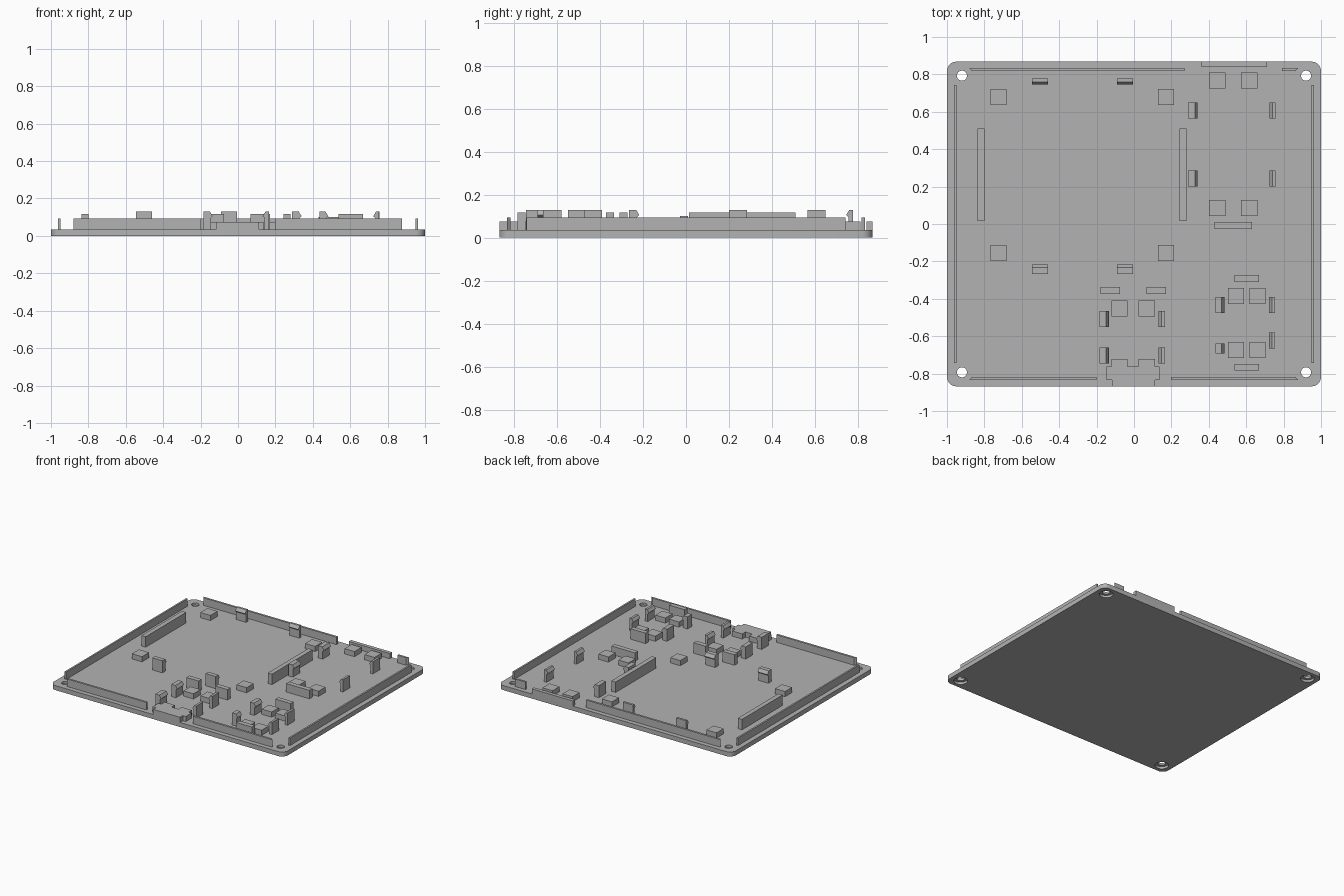
import bpy
import bmesh
import math

default_cube = bpy.data.objects.get("Cube")
if default_cube:
    bpy.data.objects.remove(default_cube)

# Single plain plastic colour
plastic = bpy.data.materials.new("grey plastic")
plastic.use_nodes = True
grey = (0.45, 0.45, 0.45, 1)
plastic.diffuse_color = grey
plastic.node_tree.nodes["Principled BSDF"].inputs["Base Color"].default_value = grey

# Shared levels: plate top, short posts, walls, ribs, clips
PLATE, POST, WALL, RIB, CLIP = 0.035, 0.075, 0.093, 0.116, 0.129
SINK = 0.005
HALF_X, HALF_Y = 1.0, 0.868


def add_object(name, mesh_builder):
    mesh = bpy.data.meshes.new(name)
    bm = bmesh.new()
    mesh_builder(bm)
    bmesh.ops.recalc_face_normals(bm, faces=bm.faces)
    bm.to_mesh(mesh)
    bm.free()
    mesh.materials.append(plastic)
    obj = bpy.data.objects.new(name, mesh)
    bpy.context.scene.collection.objects.link(obj)
    return obj


def sweep(name, points, offset):
    """Extrude a closed outline of 3D points along an offset vector."""
    def build(bm):
        face = bm.faces.new([bm.verts.new(p) for p in points])
        grown = bmesh.ops.extrude_face_region(bm, geom=[face])
        moved = [v for v in grown["geom"] if isinstance(v, bmesh.types.BMVert)]
        bmesh.ops.translate(bm, verts=moved, vec=offset)
    return add_object(name, build)


def prism(name, outline, top, bottom=PLATE - SINK):
    points = [(x, y, bottom) for x, y in outline]
    return sweep(name, points, (0, 0, top - bottom))


def box(name, x0, x1, y0, y1, top):
    return prism(name, [(x0, y0), (x1, y0), (x1, y1), (x0, y1)], top)


def post(name, x, y, half=0.043):
    return box(name, x - half, x + half, y - half, y + half, POST)


def clip(name, axis, back, tip, start, end):
    """Snap clip: straight stem at the back, sloped hook reaching to the tip."""
    sign = 1 if tip > back else -1
    stem = tip - sign * 0.011
    crest = stem - sign * 0.004
    low = PLATE - SINK
    profile = [(back, low), (stem, low), (stem, 0.095), (tip, 0.105),
               (crest, CLIP), (back, CLIP)]
    if axis == "x":
        return sweep(name, [(u, start, z) for u, z in profile], (0, end - start, 0))
    return sweep(name, [(start, u, z) for u, z in profile], (end - start, 0, 0))


def cylinder(name, x, y, radius, low, high):
    step = math.tau / 32
    ring = [(x + radius * math.cos(i * step), y + radius * math.sin(i * step))
            for i in range(32)]
    return prism(name, ring, high, low)


# Base plate with rounded corners
corner = 0.05
outline = []
for quarter, (sx, sy) in enumerate([(1, 1), (-1, 1), (-1, -1), (1, -1)]):
    for i in range(9):
        angle = (quarter + i / 8) * math.pi / 2
        outline.append((sx * (HALF_X - corner) + corner * math.cos(angle),
                        sy * (HALF_Y - corner) + corner * math.sin(angle)))
base = prism("base_plate", outline, PLATE, 0)

# Screw holes, counterbored underneath
for sx in (-1, 1):
    for sy in (-1, 1):
        for radius, high in ((0.027, 0.1), (0.048, 0.018)):
            cutter = cylinder("hole_cutter", sx * 0.92, sy * 0.793, radius, -0.1, high)
            cut = base.modifiers.new("hole", "BOOLEAN")
            cut.operation = "DIFFERENCE"
            cut.solver = "EXACT"
            cut.object = cutter
            bpy.context.view_layer.objects.active = base
            bpy.ops.object.modifier_apply(modifier=cut.name)
            bpy.data.objects.remove(cutter)

bpy.ops.object.select_all(action="DESELECT")
base.select_set(True)
bpy.context.view_layer.objects.active = base
bpy.ops.object.shade_smooth_by_angle(angle=math.radians(30))

# Side walls
for side, sx in (("left", 1), ("right", -1)):
    inner, outer = sorted((sx * 0.95, sx * 0.963))
    box(side + "_wall", inner, outer, -0.742, 0.742, WALL)

# Front and rear walls, with slanted outer ends
miter = 0.014


def edge_wall(name, sy, x0, x1, cut0, cut1):
    inner, outer = sy * 0.817, sy * 0.833
    prism(name, [(x0, outer), (x1, outer), (x1 - cut1, inner), (x0 + cut0, inner)], WALL)


edge_wall("rear_wall_long", 1, -0.88, 0.27, miter, 0)
edge_wall("rear_wall_short", 1, 0.79, 0.877, 0, miter)
edge_wall("front_wall_right", -1, -0.88, -0.2, miter, 0)
edge_wall("front_wall_left", -1, 0.197, 0.877, 0, miter)
box("rear_lip", 0.36, 0.71, 0.84, HALF_Y, POST)

# Large board bay: posts, rails and clips
for x in (-0.725, 0.17):
    for y in (-0.155, 0.68):
        post("large_bay_post", x, y)
for x in (-0.818, 0.262):
    box("large_bay_rail", x - 0.018, x + 0.018, 0.015, 0.51, RIB)
for x in (-0.545, -0.09):
    clip("large_bay_rear_clip", "y", 0.777, 0.745, x, x + 0.085)
    clip("large_bay_front_clip", "y", -0.266, -0.217, x, x + 0.085)

# Rear corner bay: posts, stop and clips
for x in (0.445, 0.616):
    for y in (0.085, 0.768):
        post("corner_bay_post", x, y)
box("corner_bay_stop", 0.43, 0.63, -0.027, 0.01, 0.1)
for y in (0.2, 0.565):
    clip("corner_bay_right_clip", "x", 0.29, 0.34, y, y + 0.085)
    clip("corner_bay_left_clip", "x", 0.757, 0.725, y, y + 0.085)

# Connector bay: posts, stops, clips and front block
for x in (-0.077, 0.068):
    post("connector_post", x, -0.452)
    box("connector_block_post", x - 0.043, x + 0.043, -0.77, -0.723, POST)
for x in (-0.18, 0.067):
    box("connector_stop", x, x + 0.104, -0.373, -0.336, RIB)
for y in (-0.55, -0.745):
    clip("connector_right_clip", "x", -0.185, -0.135, y, y + 0.085)
    clip("connector_left_clip", "x", 0.165, 0.132, y, y + 0.085)
box("connector_block", -0.146, 0.137, -0.833, -0.762, POST)
box("connector_lip", -0.117, 0.112, -HALF_Y, -0.83, POST)

# Small sensor bay: posts, stops and clips
for y in (-0.385, -0.673):
    for x in (0.545, 0.66):
        post("sensor_bay_post", x, y)
for y in (-0.291, -0.766):
    box("sensor_bay_stop", 0.536, 0.667, y - 0.018, y + 0.018, RIB)
for start, end in ((-0.475, -0.39), (-0.692, -0.64)):
    clip("sensor_bay_right_clip", "x", 0.435, 0.483, start, end)
for start in (-0.475, -0.665):
    clip("sensor_bay_left_clip", "x", 0.755, 0.723, start, start + 0.085)
